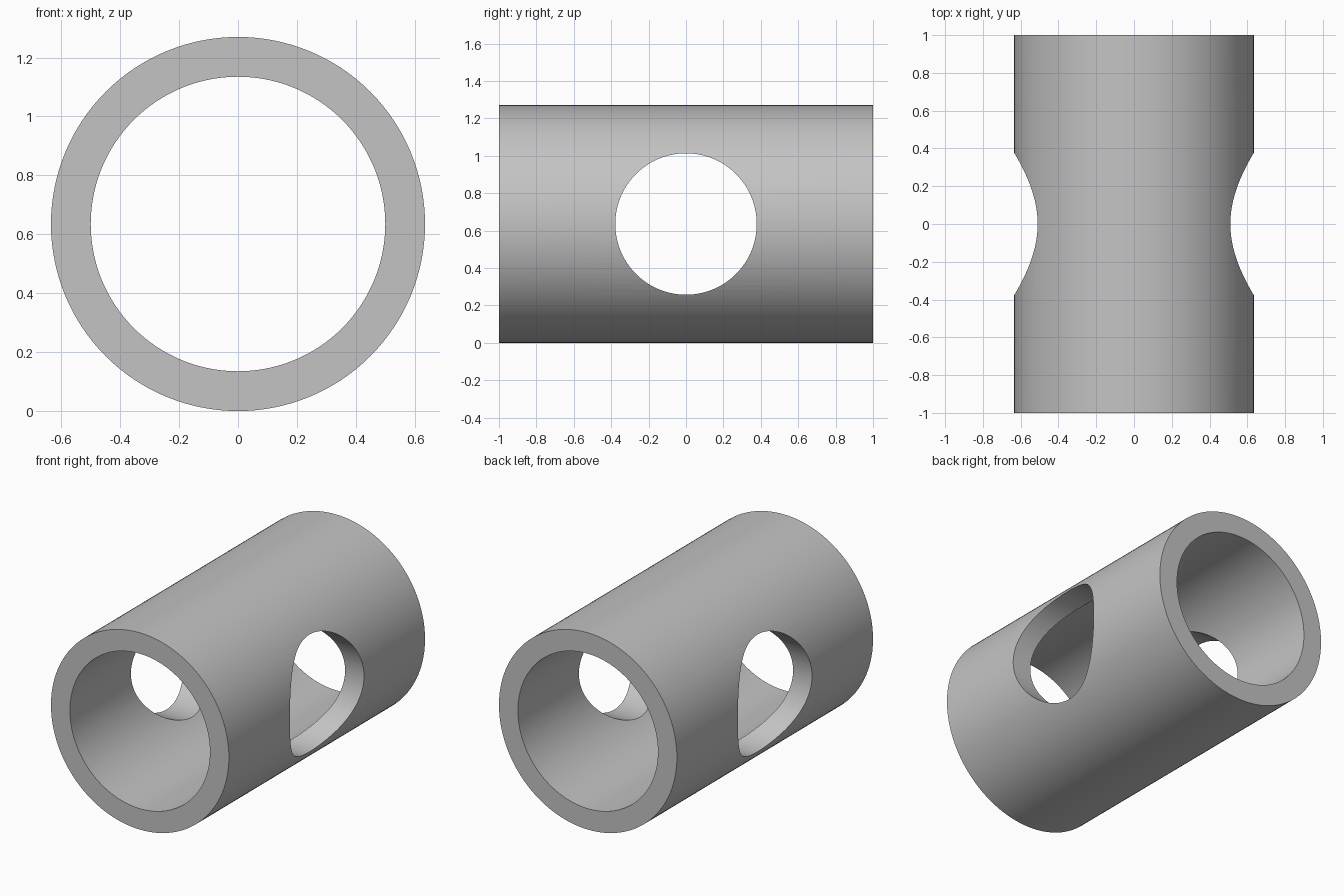
import bpy
from math import pi

if "Cube" in bpy.data.objects:
    bpy.data.objects.remove(bpy.data.objects["Cube"], do_unlink=True)

OUTER, BORE, HOLE, LENGTH = 0.635, 0.5, 0.378, 2.0

# Plain grey material
grey = bpy.data.materials.new("grey")
grey.use_nodes = True
colour = (0.55, 0.55, 0.55, 1)
grey.diffuse_color = colour
bsdf = next(n for n in grey.node_tree.nodes if n.type == "BSDF_PRINCIPLED")
bsdf.inputs["Base Color"].default_value = colour


def cylinder(name, radius, depth, rotation):
    bpy.ops.mesh.primitive_cylinder_add(vertices=128, radius=radius, depth=depth,
                                        location=(0, 0, OUTER), rotation=rotation)
    obj = bpy.context.object
    obj.name = name
    obj.data.materials.append(grey)
    return obj


# Tube body lying front to back
along_y, along_x = (pi / 2, 0, 0), (0, pi / 2, 0)
tube = cylinder("tube_body", OUTER, LENGTH, along_y)

# Lengthwise bore, then the round hole through both side walls
cutters = [cylinder("bore_cutter", BORE, LENGTH + 1, along_y),
           cylinder("cross_hole_cutter", HOLE, LENGTH, along_x)]
bpy.context.view_layer.objects.active = tube
for cutter in cutters:
    cutter.hide_render = True
    cut = tube.modifiers.new(cutter.name, "BOOLEAN")
    cut.operation = "DIFFERENCE"
    cut.solver = "EXACT"
    cut.object = cutter
    bpy.ops.object.modifier_apply(modifier=cut.name)
    bpy.data.objects.remove(cutter, do_unlink=True)

# Smooth walls with crisp rims
bpy.ops.object.select_all(action="DESELECT")
tube.select_set(True)
bpy.ops.object.shade_smooth_by_angle(angle=pi / 6)
